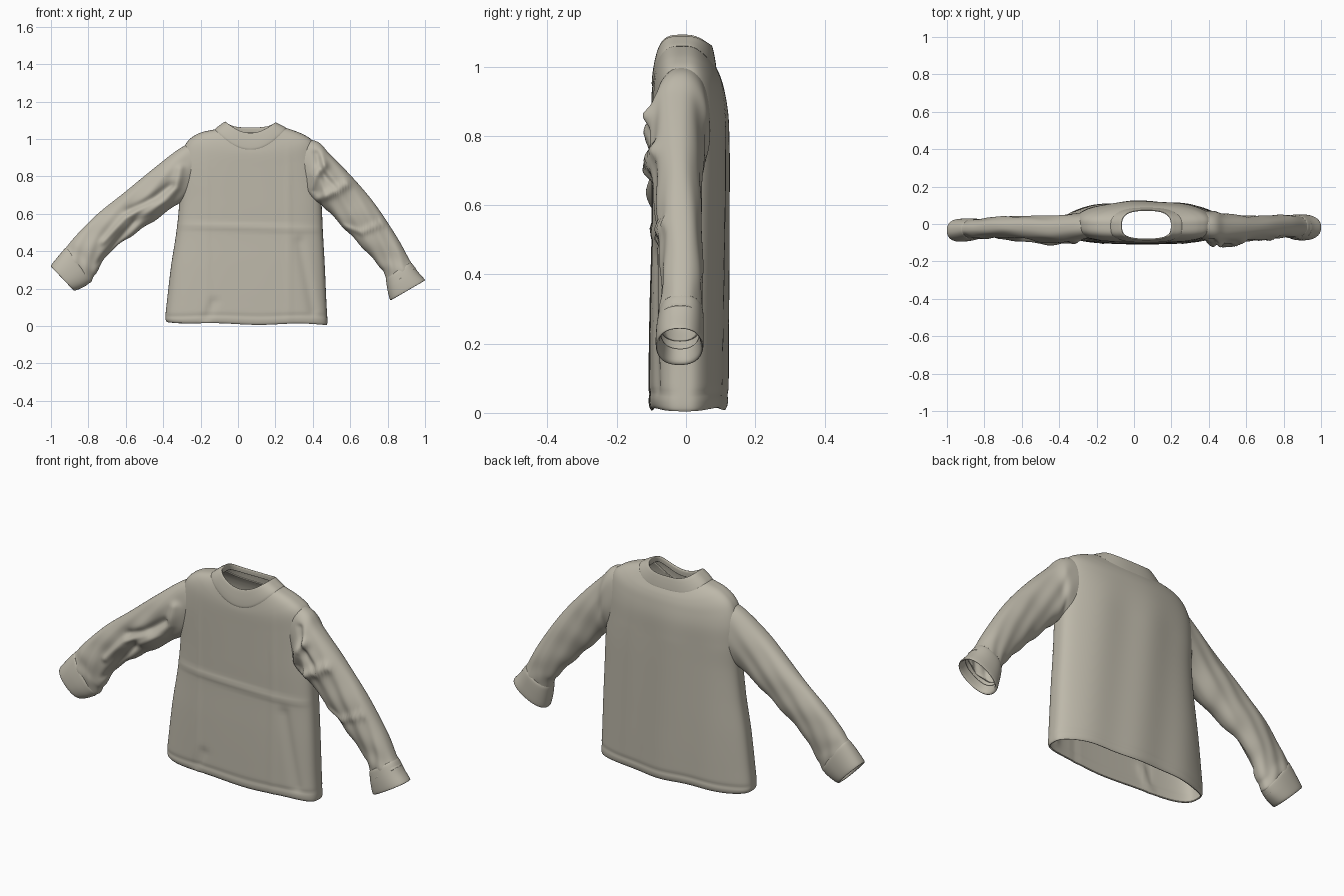
import bpy, math
from mathutils import Vector

cloth = bpy.data.materials.new("warm grey cloth")
cloth.diffuse_color = (0.51, 0.48, 0.40, 1)


def spline(rows, v):
    """Catmull-Rom interpolation through parameter rows, v from 0 to len-1."""
    n = len(rows)
    i = min(int(v), n - 2)
    t = v - i
    a, b, c, d = (rows[min(max(i + k, 0), n - 1)] for k in (-1, 0, 1, 2))
    return [q + 0.5 * t * (r - p + t * (2 * p - 5 * q + 4 * r - s + t * (3 * (q - r) + s - p)))
            for p, q, r, s in zip(a, b, c, d)]


def spow(x, e):
    return math.copysign(abs(x) ** e, x)


def bump(x, centre, width):
    return math.exp(-((x - centre) / width) ** 2)


def crease(x, z, line, width):
    """Soft ridge along a polyline in the x-z plane, fading at its ends."""
    p, best = Vector((x, z)), 0
    for a, b in zip(line, line[1:]):
        a, b = Vector(a), Vector(b)
        t = min(1, max(0, (p - a).dot(b - a) / (b - a).length_squared))
        best = max(best, bump((p - a.lerp(b, t)).length, 0, width))
    return best


def loft(name, rows, point, sides=128, steps=10, thick=0.006):
    """Open tube of cloth through the rows; point(row, angle, v) gives the surface."""
    count = (len(rows) - 1) * steps + 1
    verts, faces = [], []
    for k in range(count):
        v = k / steps
        row = spline(rows, v)
        verts += [point(row, 2 * math.pi * j / sides, v) for j in range(sides)]
    for k in range(count - 1):
        for j in range(sides):
            a, b = k * sides + j, k * sides + (j + 1) % sides
            faces.append((a, b, b + sides, a + sides))
    mesh = bpy.data.meshes.new(name)
    mesh.from_pydata(verts, [], faces)
    mesh.materials.append(cloth)
    mesh.polygons.foreach_set("use_smooth", [True] * len(faces))
    ob = bpy.data.objects.new(name, mesh)
    bpy.context.collection.objects.link(ob)
    sol = ob.modifiers.new("cloth thickness", "SOLIDIFY")
    sol.thickness, sol.offset = thick, -1
    return ob


# Torso ring: x left, x right, y front, y back, z left, z right, z front, z back
# The front is flat, the back is round, and the neck end is boxier.
def torso_point(row, a, v):
    xl, xr, yf, yb, zl, zr, zf, zb = row
    c, s = math.cos(a), math.sin(a)
    k = min(1, max(0, (xr - xl - 0.3) / 0.4))
    u = spow(c, 0.72 if s < 0 else 0.72 + 0.23 * k)
    x = (xl + xr) / 2 + (xr - xl) / 2 * u
    ym = (yf + yb) / 2
    y = ym + (yb - yf) / 2 * spow(s, 0.55 if s < 0 else 0.75 + 0.13 * k)
    side = zl + (zr - zl) * (u + 1) / 2
    mid = zf + (zb - zf) * (s + 1) / 2
    z = mid + (side - mid) * abs(u) ** (2 if s < 0 else 3)
    return x, y, z


def body_point(row, a, v):
    x, y, z = torso_point(row, a, v)
    s = math.sin(a)
    fade = min(1, max(0, (1.0 - z) * 4))
    if s < 0:  # ironed fold creases on the front
        y -= fade * abs(s) * (0.006 * bump(z, 0.53 - 0.03 * x, 0.013)
                              + 0.004 * bump(x, -0.17, 0.012) + 0.004 * bump(x, 0.27, 0.012))
        y += fade * 0.008 * crease(x, z, [(.33, .45), (.40, .08)], 0.025)
        y += fade * 0.008 * crease(x, z, [(-.13, .13), (-.17, .04)], 0.02)
    else:      # soft vertical drape on the back
        y += fade * s * 0.004 * math.sin(22 * x + 2 * z)
    # stitched hem line and uneven hem
    y -= math.copysign(0.003, y) * bump(z, 0.055, 0.01)
    z -= 0.004 * math.sin(14 * x) * bump(z, 0, 0.1)
    return x, y, z


loft("body", [
    (-.380, .474, -.100, .110, .024, .006, .010, .012),
    (-.388, .478, -.108, .118, .050, .030, .035, .040),
    (-.378, .472, -.108, .120, .15, .14, .14, .14),
    (-.358, .464, -.105, .121, .32, .32, .32, .32),
    (-.330, .454, -.100, .122, .50, .50, .50, .50),
    (-.315, .447, -.100, .123, .65, .65, .65, .65),
    (-.315, .435, -.100, .123, .78, .78, .76, .77),
    (-.308, .425, -.100, .121, .89, .89, .84, .86),
    (-.275, .405, -.100, .111, .98, .98, .895, .93),
    (-.210, .348, -.099, .100, 1.03, 1.025, .925, .97),
    (-.120, .255, -.096, .086, 1.052, 1.060, .950, 1.00)], body_point)

# Collar band, rolled over at the rim
loft("collar", [
    (-.128, .263, -.096, .087, 1.047, 1.053, .940, .993),
    (-.118, .252, -.099, .087, 1.058, 1.063, .953, 1.003),
    (-.095, .228, -.095, .082, 1.076, 1.076, .990, 1.033),
    (-.070, .203, -.086, .075, 1.092, 1.088, 1.030, 1.060),
    (-.064, .197, -.078, .070, 1.084, 1.082, 1.026, 1.056),
    (-.066, .199, -.078, .070, 1.060, 1.060, 1.000, 1.035)], torso_point, thick=0.003)

# Wrinkle lines on the front of the sleeves: polyline, width, height
folds = [
    ([(.46, .86), (.41, .80), (.385, .72), (.41, .67), (.48, .70), (.58, .76)], .022, .022),
    ([(.42, .92), (.45, .82), (.52, .74)], .018, -.014),
    ([(.57, .53), (.66, .50), (.77, .55)], .014, .012),
    ([(-.31, .84), (-.33, .74), (-.38, .67), (-.50, .60)], .022, .016),
    ([(-.36, .75), (-.47, .67), (-.58, .62)], .02, -.016),
    ([(-.46, .66), (-.60, .58), (-.72, .45)], .018, .014),
    ([(-.55, .56), (-.64, .46), (-.74, .34)], .016, -.014)]


# Sleeve ring: top x, top z, bottom x, bottom z, y front, y back
def sleeve_point(side, wrinkle):
    def point(row, a, v):
        tx, tz, bx, bz, yf, yb = row
        top, bot = Vector((tx, 0, tz)), Vector((bx, 0, bz))
        c, s = math.cos(a), math.sin(a) * -side
        w = wrinkle * min(1, v / 2)
        u = spow(c, 0.9)
        p = (top + bot) / 2 + (top - bot) / 2 * u
        ripple = 1 + w * (math.sin(7 * u + 3.0 * v) + 0.7 * math.sin(4 * u - 5.2 * v + 1))
        if s > 0:
            ripple = 1 + (ripple - 1) * 0.6
        p.y = (yf + yb) / 2 + (yb - yf) / 2 * spow(s, 0.85) * ripple
        if wrinkle:
            # bunched cloth along the lower edge
            p.z += w * 0.08 * math.sin(6 * v) * (1 - c) / 2
            if s < 0:
                p.y -= sum(h * crease(p.x, p.z, ln, wd) for ln, wd, h in folds) * abs(s) ** 0.5
        return p
    return point


loft("left_sleeve", [
    (-.20, 1.00, -.27, .68, -.070, .070),
    (-.31, .950, -.325, .650, -.090, .055),
    (-.45, .843, -.46, .555, -.102, .045),
    (-.61, .712, -.58, .475, -.080, .042),
    (-.75, .600, -.69, .390, -.072, .040),
    (-.86, .490, -.755, .290, -.078, .028),
    (-.915, .425, -.785, .240, -.079, .027),
    (-.945, .390, -.810, .220, -.082, .025)], sleeve_point(-1, 0.05))
loft("right_sleeve", [
    (.31, 1.010, .37, .68, -.070, .070),
    (.425, .985, .430, .655, -.102, .068),
    (.49, .920, .475, .620, -.108, .055),
    (.61, .797, .575, .515, -.092, .045),
    (.73, .655, .670, .415, -.082, .045),
    (.85, .475, .755, .320, -.070, .048),
    (.922, .345, .790, .262, -.074, .046),
    (.950, .310, .798, .210, -.080, .046)], sleeve_point(1, 0.045))

# Cuffs: slightly raised bands with the edge turned inward
loft("left_cuff", [
    (-.918, .420, -.788, .240, -.078, .026),
    (-.928, .412, -.794, .230, -.084, .030),
    (-.962, .372, -.828, .207, -.092, .030),
    (-.999, .325, -.872, .190, -.094, .026),
    (-.992, .320, -.882, .200, -.084, .016),
    (-.965, .345, -.860, .222, -.078, .012)], sleeve_point(-1, 0), 64, 5, 0.003)
loft("right_cuff", [
    (.924, .340, .792, .258, -.073, .046),
    (.934, .330, .792, .240, -.079, .050),
    (.964, .288, .800, .190, -.086, .051),
    (.999, .248, .813, .141, -.087, .050),
    (.990, .247, .825, .148, -.078, .042),
    (.965, .280, .815, .185, -.072, .038)], sleeve_point(1, 0), 64, 5, 0.003)
